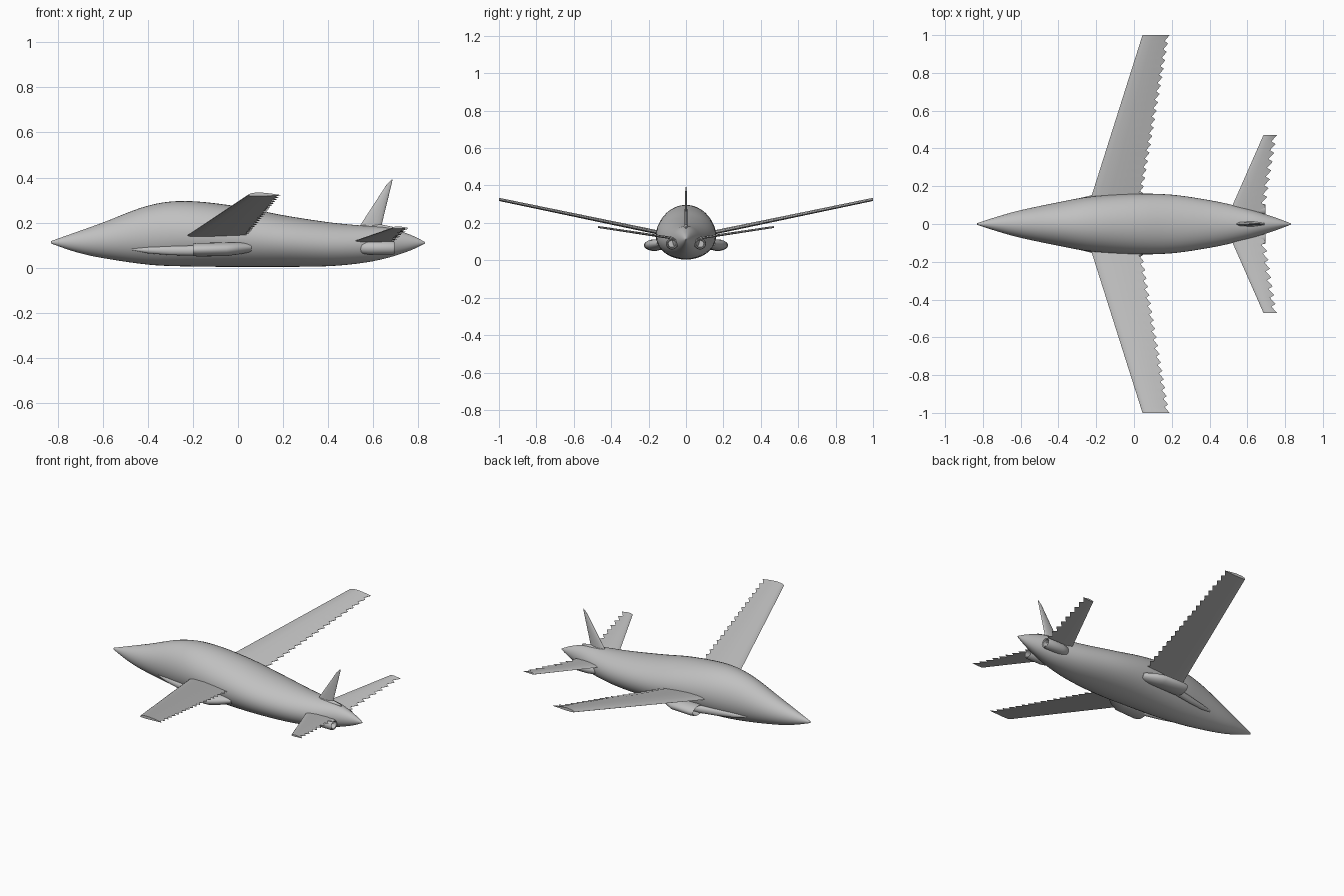
import bpy
import bmesh
import math
from mathutils import Vector

if "Cube" in bpy.data.objects:
    bpy.data.objects.remove(bpy.data.objects["Cube"], do_unlink=True)

grey = bpy.data.materials.new("light_grey")
grey.use_nodes = True
grey.diffuse_color = (0.53, 0.53, 0.53, 1)
grey.node_tree.nodes["Principled BSDF"].inputs["Base Color"].default_value = grey.diffuse_color


def skin(name, rings, angle=40):
    """Join closed rings of points into a capped, smooth shaded body."""
    bm = bmesh.new()
    loops = [[bm.verts.new(p) for p in ring] for ring in rings]
    n = len(loops[0])
    for a, b in zip(loops, loops[1:]):
        for i in range(n):
            j = (i + 1) % n
            bm.faces.new((a[i], a[j], b[j], b[i]))
    bm.faces.new(loops[0])
    bm.faces.new(loops[-1])
    bmesh.ops.recalc_face_normals(bm, faces=bm.faces)
    mesh = bpy.data.meshes.new(name)
    bm.to_mesh(mesh)
    bm.free()
    obj = bpy.data.objects.new(name, mesh)
    bpy.context.collection.objects.link(obj)
    mesh.materials.append(grey)
    bpy.ops.object.select_all(action="DESELECT")
    obj.select_set(True)
    bpy.context.view_layer.objects.active = obj
    bpy.ops.object.shade_smooth_by_angle(angle=math.radians(angle))
    return obj


def oval(x, y, z, ry, rz, sides):
    turn = [math.tau * i / sides for i in range(sides)]
    return [(x, y + ry * math.cos(t), z + rz * math.sin(t)) for t in turn]


def smooth_stations(rows, steps=5):
    """Catmull-Rom interpolation through profile rows."""
    rows = [Vector(r) for r in rows]
    out = []
    for i in range(len(rows) - 1):
        a, b = rows[max(i - 1, 0)], rows[i]
        c, d = rows[i + 1], rows[min(i + 2, len(rows) - 1)]
        for k in range(steps):
            t = k / steps
            out.append(0.5 * (2 * b + (c - a) * t + (2 * a - 5 * b + 4 * c - d) * t * t
                              + (3 * b - a - 3 * c + d) * t ** 3))
    return out + [rows[-1]]


# Fuselage: station, half width, and (bottom, top) heights
plan = [(-0.83, 0.004, 0.108, 0.118), (-0.72, 0.04, 0.07, 0.157), (-0.6, 0.073, 0.043, 0.2),
        (-0.4, 0.115, 0.014, 0.275), (-0.23, 0.145, 0.006, 0.296), (0, 0.16, 0.004, 0.272),
        (0.2, 0.155, 0.004, 0.233), (0.4, 0.126, 0.007, 0.202), (0.55, 0.094, 0.021, 0.187),
        (0.66, 0.063, 0.043, 0.178), (0.76, 0.03, 0.075, 0.148), (0.83, 0.003, 0.108, 0.114)]
hull = []
for s in [smooth_stations([p[:3] for p in plan]), ]:
    tops = smooth_stations([(p[0], p[3], 0) for p in plan])
    for low, top in zip(s, tops):
        hull.append(oval(low[0], 0, (low[2] + top[1]) / 2, low[1], (top[1] - low[2]) / 2, 40))
skin("fuselage", hull, 60)

# Airfoil outline: chord fraction and height factor, trailing edge at the end
AIRFOIL = [(0, 0), (0.04, 0.45), (0.15, 0.85), (0.38, 1), (0.68, 0.65), (1, 0.06),
           (1, -0.06), (0.68, -0.25), (0.38, -0.4), (0.15, -0.4), (0.04, -0.25)]


def foil(name, side, root, tip, thick, teeth, depth):
    """Tapered surface with a saw-toothed trailing edge.
    root and tip hold (leading x, trailing x, y, z)."""
    root, tip = Vector(root), Vector(tip)
    marks = []
    for k in range(teeth):
        marks += [(k / teeth, 0), ((k + 0.3) / teeth, depth)]
    marks.append((1, 0))
    rings = []
    for t, notch in marks:
        lead, trail, y, z = root.lerp(tip, t)
        ring = []
        for f, h in AIRFOIL:
            cut = notch if f == 1 else 0
            ring.append((lead + f * (trail - lead) - cut, side * y,
                         z + h * thick * (1 - 0.25 * t)))
        rings.append(ring)
    skin(name, rings, 35)


def pod(name, side, stations):
    skin(name, [oval(x, side * y, z, ry, rz, 24) for x, y, z, ry, rz in stations])


for side, label in ((1, "left"), (-1, "right")):
    foil(label + "_wing", side, (-0.237, 0.037, 0.11, 0.136), (0.045, 0.188, 1, 0.322),
         0.016, 20, 0.02)
    foil(label + "_tailplane", side, (0.5, 0.69, 0.05, 0.112), (0.685, 0.757, 0.47, 0.176),
         0.01, 9, 0.025)

    # Air intake under the wing root, with a recessed mouth
    pod(label + "_intake", side, [
        (-0.12, 0.17, 0.08, 0.03, 0.015), (-0.195, 0.17, 0.08, 0.045, 0.022),
        (-0.2, 0.17, 0.08, 0.05, 0.027), (-0.18, 0.17, 0.08, 0.055, 0.03),
        (-0.05, 0.168, 0.082, 0.053, 0.03), (0.0, 0.152, 0.086, 0.045, 0.027),
        (0.06, 0.125, 0.09, 0.03, 0.02)])

    # Slim ramp leading along the body into the intake
    pod(label + "_intake_ramp", side, [
        (-0.47, 0.085, 0.082, 0.006, 0.004), (-0.4, 0.1, 0.078, 0.012, 0.014),
        (-0.3, 0.12, 0.076, 0.014, 0.02), (-0.2, 0.14, 0.076, 0.018, 0.022),
        (-0.13, 0.15, 0.078, 0.018, 0.02)])

    # Rear engine nacelle with an open nozzle
    pod(label + "_engine", side, [
        (0.52, 0.062, 0.088, 0.01, 0.01), (0.55, 0.07, 0.088, 0.028, 0.026),
        (0.59, 0.075, 0.088, 0.032, 0.03), (0.685, 0.075, 0.088, 0.032, 0.03),
        (0.695, 0.075, 0.088, 0.028, 0.026), (0.693, 0.075, 0.088, 0.023, 0.021),
        (0.63, 0.075, 0.088, 0.02, 0.018)])

# Swept vertical fin, thin lens section
fin = []
for lead, trail, z, half in ((0.51, 0.628, 0.14, 0.01), (0.543, 0.637, 0.19, 0.009),
                             (0.66, 0.681, 0.37, 0.004), (0.682, 0.686, 0.392, 0.002)):
    mid, reach = (lead + trail) / 2, (trail - lead) / 2
    fin.append([(mid + reach * math.cos(math.tau * i / 16),
                 half * math.sin(math.tau * i / 16), z) for i in range(16)])
skin("tail_fin", fin)

# Low fairing where the fin joins the body
skin("fin_fairing", [oval(x, 0, 0.176, w, h, 12) for x, w, h in
                     ((0.51, 0.003, 0.004), (0.56, 0.013, 0.016), (0.63, 0.014, 0.017),
                      (0.69, 0.004, 0.005))])
